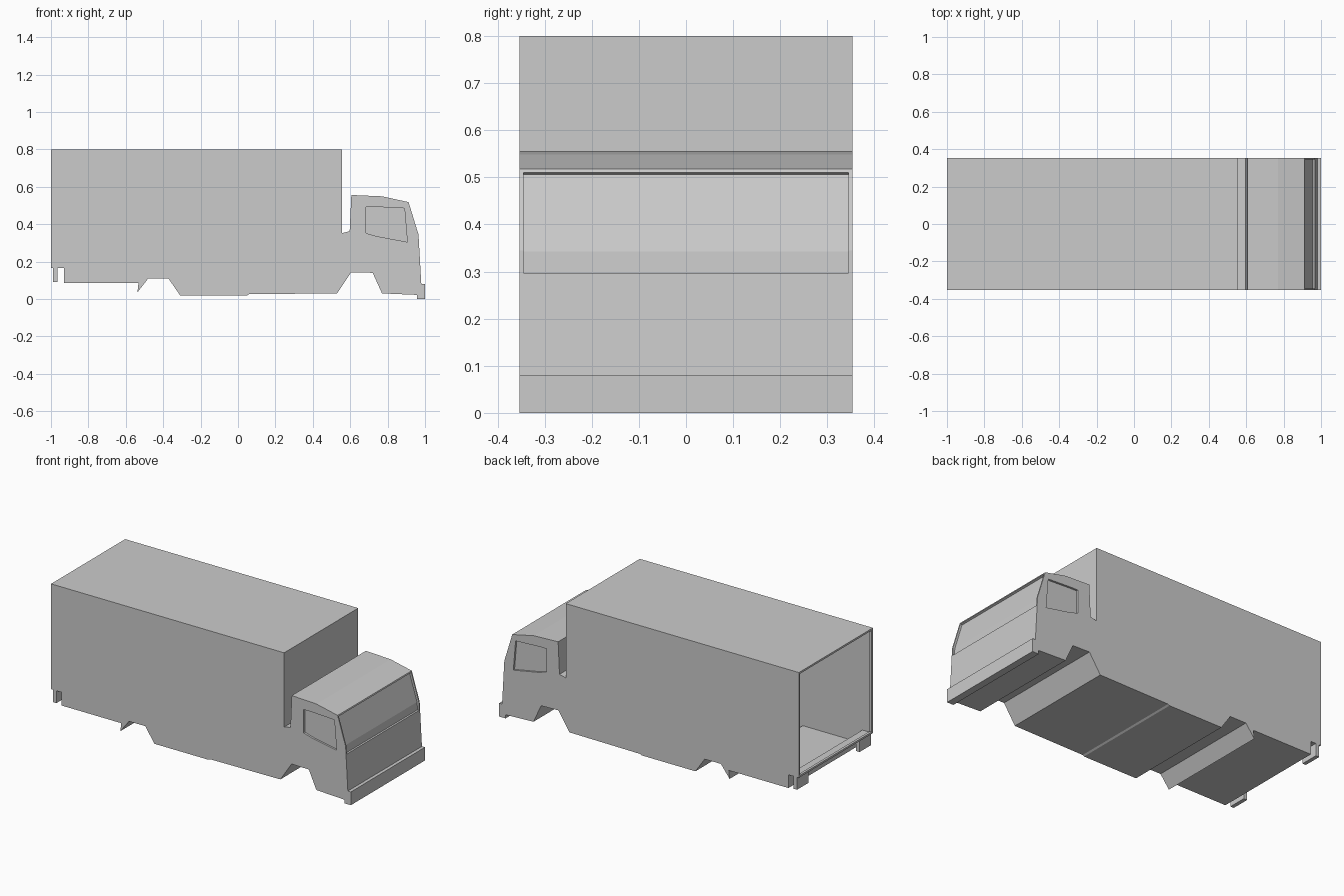
import bpy, bmesh
from mathutils import Vector

if "Cube" in bpy.data.objects:
    bpy.data.objects.remove(bpy.data.objects["Cube"])

W = 0.353  # half width


def prism(name, profile, y0, y1):
    """Extrude an x/z profile from y0 to y1."""
    bm = bmesh.new()
    face = bm.faces.new([bm.verts.new((x, y0, z)) for x, z in profile])
    ext = bmesh.ops.extrude_face_region(bm, geom=[face])
    verts = [v for v in ext["geom"] if isinstance(v, bmesh.types.BMVert)]
    bmesh.ops.translate(bm, vec=Vector((0, y1 - y0, 0)), verts=verts)
    bmesh.ops.recalc_face_normals(bm, faces=bm.faces)
    mesh = bpy.data.meshes.new(name)
    bm.to_mesh(mesh)
    bm.free()
    obj = bpy.data.objects.new(name, mesh)
    bpy.context.collection.objects.link(obj)
    return obj


def cut(target, cutter):
    """Subtract cutter from target and discard it."""
    mod = target.modifiers.new("cut", "BOOLEAN")
    mod.operation = "DIFFERENCE"
    mod.solver = "EXACT"
    mod.object = cutter
    bpy.context.view_layer.objects.active = target
    bpy.ops.object.modifier_apply(modifier=mod.name)
    bpy.data.objects.remove(cutter)


# Truck body: cargo box, cab and wheel arches in one side profile
body = prism("truck_body", [
    (-1, .165), (-1, .8), (.555, .8), (.555, .352), (.597, .362),
    (.606, .556), (.77, .549), (.912, .518), (.965, .345), (.98, .08),
    (1, .08), (1, 0), (.957, 0), (.957, .022), (.77, .03), (.72, .14),
    (.605, .143), (.53, .03), (.06, .026), (.05, .02), (-.31, .02),
    (-.372, .11), (-.48, .11), (-.538, .035), (-.532, .085),
    (-.93, .085), (-.93, .165)], -W, W)

# Recessed windscreen, bent along the cab front
cut(body, prism("windscreen_cutter", [
    (.903, .506), (.953, .343), (.956, .297), (1.05, .297), (1.05, .559)],
    -.345, .345))

# Recessed side windows
side_window = [(.685, .493), (.728, .493), (.89, .485), (.905, .305),
               (.745, .335), (.685, .352)]
for s in (-1, 1):
    y0, y1 = sorted((s * (W - .012), s * (W + .05)))
    cut(body, prism("side_window_cutter", side_window, y0, y1))

# Open rear with a narrow frame around the doorway
bm = bmesh.new()
bm.from_mesh(body.data)
rear = [f for f in bm.faces if f.calc_center_median().x < -.999]
bmesh.ops.inset_region(bm, faces=rear, thickness=.016)
bmesh.ops.inset_region(bm, faces=rear, thickness=0, depth=-.015)
bmesh.ops.delete(bm, geom=rear, context="FACES")
bm.to_mesh(body.data)
bm.free()

# Rear corner brackets hanging under the sill
for s, label in ((-1, "right"), (1, "left")):
    y0, y1 = sorted((s * (W - .11), s * W))
    prism("rear_bracket_" + label, [
        (-.988, .09), (-.988, .166), (-.965, .166), (-.965, .09)], y0, y1)
